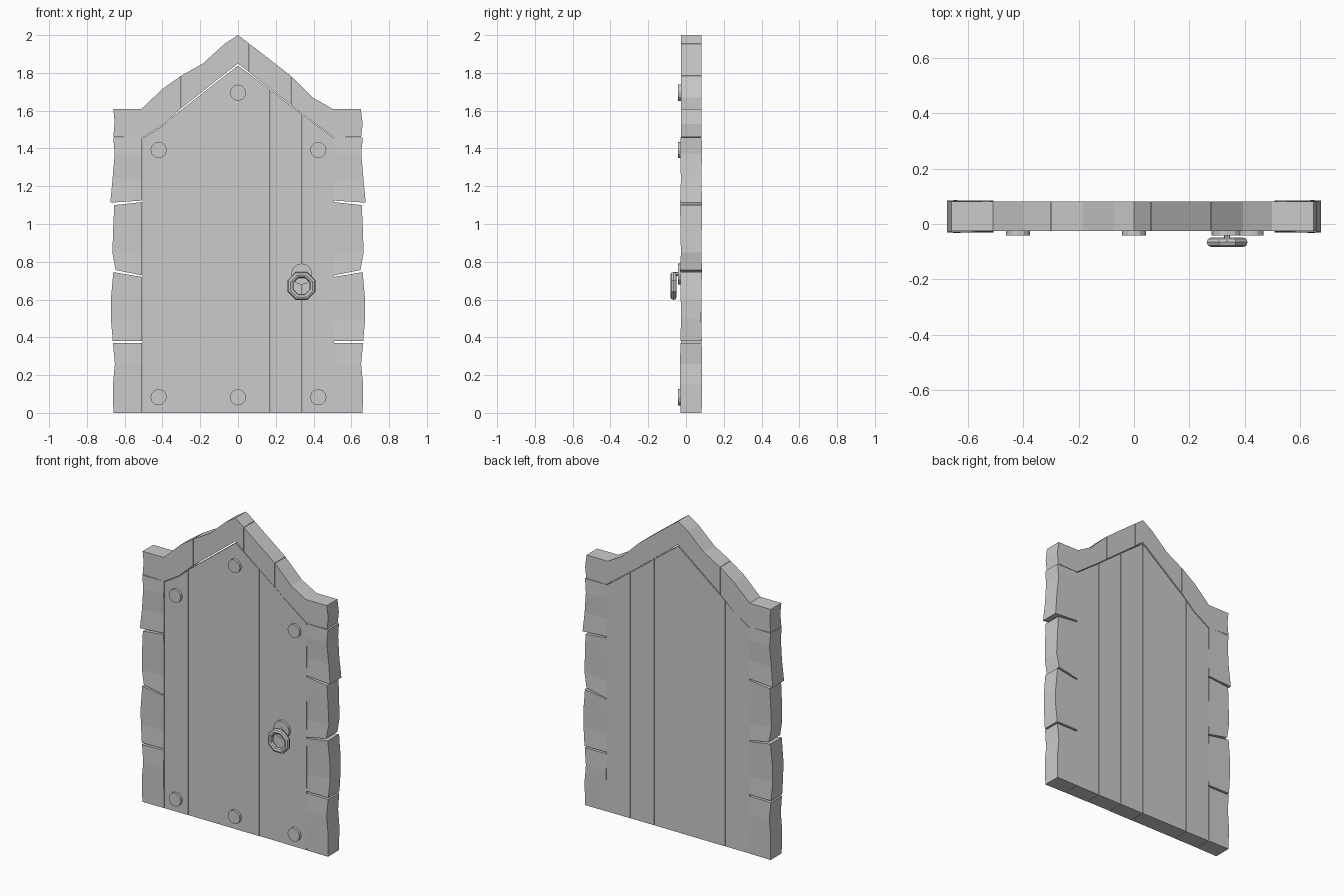
import bpy, bmesh, math

Y0, Y1 = -0.026, 0.082


def mesh_object(name, verts, faces):
    me = bpy.data.meshes.new(name)
    me.from_pydata(verts, [], faces)
    bm = bmesh.new()
    bm.from_mesh(me)
    bmesh.ops.recalc_face_normals(bm, faces=bm.faces)
    bm.to_mesh(me)
    bm.free()
    ob = bpy.data.objects.new(name, me)
    bpy.context.collection.objects.link(ob)
    return ob


def prism(name, outline, y0=Y0, y1=Y1):
    """Extrude an (x, z) outline along y."""
    n = len(outline)
    verts = [(x, y0, z) for x, z in outline] + [(x, y1, z) for x, z in outline]
    faces = [tuple(range(n)), tuple(range(2 * n - 1, n - 1, -1))]
    faces += [(i, (i + 1) % n, n + (i + 1) % n, n + i) for i in range(n)]
    return mesh_object(name, verts, faces)


def jamb_stone(name, side, rows):
    """Rows: outer x, outer z, inner z, bulge. Lofted rough-cut block."""
    verts, faces = [], []
    for xo, zo, zi, b in rows:
        verts += [(side * 0.508, Y0 - 0.001 - b, zi), (side * xo, Y0 - 0.003 - b, zo),
                  (side * xo, Y1 + 0.001 + b, zo), (side * 0.508, Y1 + b, zi)]
    for r in range(len(rows) - 1):
        a = 4 * r
        faces += [(a + i, a + (i + 1) % 4, a + 4 + (i + 1) % 4, a + 4 + i) for i in range(4)]
    e = len(verts) - 4
    faces += [(3, 2, 1, 0), (e, e + 1, e + 2, e + 3)]
    return mesh_object(name, verts, faces)


def disc(name, x, z, r, y0, y1, sides):
    bpy.ops.mesh.primitive_cylinder_add(vertices=sides, radius=r, depth=y1 - y0,
                                        location=(x, (y0 + y1) / 2, z),
                                        rotation=(math.pi / 2, 0, 0))
    ob = bpy.context.object
    ob.name = name
    return ob


# Door planks
prism("plank_1", [(-0.506, 0), (-0.337, 0), (-0.337, 1.575), (-0.40, 1.518), (-0.506, 1.453)], Y0, Y1 - 0.002)
prism("plank_2", [(-0.335, 0), (-0.001, 0), (-0.001, 1.838), (-0.335, 1.577)], Y0 + 0.001, Y1 - 0.001)
prism("plank_3", [(0.001, 0), (0.169, 0), (0.169, 1.712), (0.001, 1.838)], Y0, Y1 - 0.002)
prism("plank_4", [(0.171, 0), (0.339, 0), (0.339, 1.58), (0.171, 1.71)], Y0 + 0.002, Y1 - 0.002)
prism("plank_5", [(0.341, 0), (0.507, 0), (0.507, 1.455), (0.341, 1.578)], Y0, Y1 - 0.001)

# Arch stones
prism("arch_left", [(-0.66, 1.461), (-0.507, 1.456), (-0.40, 1.522), (-0.31, 1.605), (-0.301, 1.612),
                    (-0.301, 1.785), (-0.40, 1.715), (-0.51, 1.61), (-0.66, 1.61), (-0.653, 1.54)])
prism("arch_peak", [(-0.299, 1.614), (0, 1.85), (0.059, 1.804), (0.059, 1.956), (0, 2.0),
                    (-0.07, 1.955), (-0.185, 1.85), (-0.299, 1.786)])
prism("arch_right_upper", [(0.061, 1.80), (0.17, 1.716), (0.279, 1.631), (0.279, 1.785), (0.061, 1.954)])
prism("arch_right", [(0.281, 1.629), (0.34, 1.583), (0.508, 1.458), (0.652, 1.461), (0.66, 1.53),
                     (0.65, 1.61), (0.50, 1.61), (0.395, 1.67), (0.281, 1.783)])

# Side stones, both jambs
STONES = [
    [(0.66, 0, 0, 0), (0.662, 0.15, 0.15, 0.002), (0.652, 0.26, 0.26, 0.003), (0.662, 0.369, 0.369, 0)],
    [(0.663, 0.38, 0.38, 0.001), (0.673, 0.50, 0.49, -0.003), (0.673, 0.60, 0.59, -0.001), (0.66, 0.745, 0.72, 0.001)],
    [(0.648, 0.756, 0.728, 0.002), (0.665, 0.85, 0.84, -0.002), (0.66, 1.0, 1.0, 0.001), (0.655, 1.10, 1.116, 0.002)],
    [(0.676, 1.113, 1.124, 0.002), (0.664, 1.24, 1.24, -0.002), (0.653, 1.37, 1.37, 0.002), (0.66, 1.457, 1.457, 0)],
]
for label, side in (("left", -1), ("right", 1)):
    for i, rows in enumerate(STONES):
        jamb_stone(f"side_stone_{label}_{i + 1}", side, rows)

# Bolt heads running through the door
for i, (x, z) in enumerate([(-0.42, 1.392), (0.425, 1.392), (0, 1.695),
                            (-0.42, 0.083), (0, 0.083), (0.425, 0.083)]):
    disc(f"bolt_{i + 1}", x, z, 0.043, -0.042, 0.078, 12)

# Ring pull: back plate, peg, octagonal ring
disc("handle_plate", 0.337, 0.735, 0.056, -0.042, 0.0, 12)
disc("handle_peg", 0.337, 0.735, 0.011, -0.064, -0.03, 8)
bpy.ops.mesh.primitive_torus_add(major_segments=8, minor_segments=8, major_radius=0.063,
                                 minor_radius=0.017, location=(0.337, -0.066, 0.672))
ring = bpy.context.object
ring.name = "handle_ring"
ring.rotation_euler = (math.pi / 2, math.pi / 8, 0)
